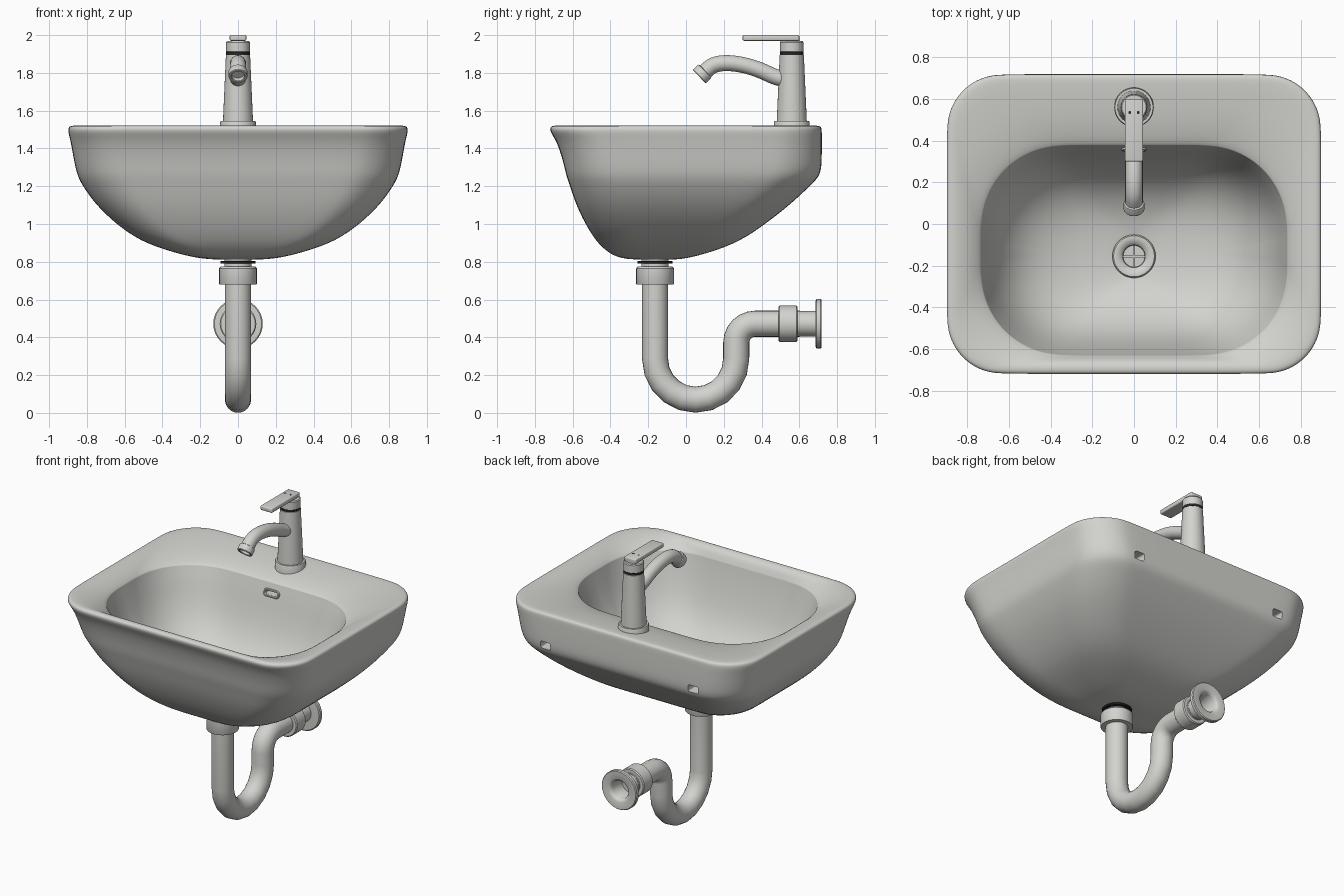
import bpy, bmesh, math
from mathutils import Vector


def colour(name, rgb):
    m = bpy.data.materials.new(name)
    m.diffuse_color = (*rgb, 1)
    return m


GREY = colour("light_grey", (0.65, 0.65, 0.62))
DARK = colour("dark_rubber", (0.02, 0.02, 0.02))


def finish(name, bm, mat):
    bmesh.ops.recalc_face_normals(bm, faces=bm.faces)
    me = bpy.data.meshes.new(name)
    bm.to_mesh(me)
    bm.free()
    me.materials.append(mat)
    ob = bpy.data.objects.new(name, me)
    bpy.context.collection.objects.link(ob)
    return ob


def loft(name, rings, close=False, mat=GREY):
    bm = bmesh.new()
    vs = [[bm.verts.new(p) for p in r] for r in rings]
    n = len(vs[0])
    pairs = list(zip(vs, vs[1:])) + ([(vs[-1], vs[0])] if close else [])
    for a, b in pairs:
        for i in range(n):
            j = (i + 1) % n
            bm.faces.new((a[i], a[j], b[j], b[i]))
    if not close:
        bm.faces.new(vs[0])
        bm.faces.new(vs[-1])
    return finish(name, bm, mat)


def lathe(name, prof, loc, axis=(0, 0, 1), seg=32, mat=GREY):
    # profile of (radius, distance along axis)
    q = Vector((0, 0, 1)).rotation_difference(Vector(axis))
    rings = []
    for r, h in prof:
        r = max(r, 0.001)
        rings.append([q @ Vector((r * math.cos(t), r * math.sin(t), h)) + Vector(loc)
                      for t in (math.tau * i / seg for i in range(seg))])
    return loft(name, rings, mat=mat)


def tube(name, path, rad, seg=24):
    # round pipe along a path in the y-z plane
    pts = [Vector((0, y, z)) for y, z in path]
    rings = []
    for i, p in enumerate(pts):
        d = (pts[min(i + 1, len(pts) - 1)] - pts[max(i - 1, 0)]).normalized()
        nrm = d.cross(Vector((1, 0, 0)))
        rings.append([p + rad * (math.cos(t) * Vector((1, 0, 0)) + math.sin(t) * nrm)
                      for t in (math.tau * k / seg for k in range(seg))])
    return loft(name, rings)


def box(name, size, loc, bevel=0.0):
    bm = bmesh.new()
    bmesh.ops.create_cube(bm, size=1)
    bmesh.ops.scale(bm, vec=size, verts=bm.verts)
    if bevel:
        bmesh.ops.bevel(bm, geom=bm.edges[:], offset=bevel, segments=3, profile=0.5, affect='EDGES')
    bmesh.ops.translate(bm, vec=loc, verts=bm.verts)
    return finish(name, bm, GREY)


def rounded(hx, y0, y1, r, z, n=6):
    # rounded rectangle ring; straight sides get extra points
    r = min(r, hx, (y1 - y0) / 2) * 0.999
    out = []
    for k, (cx, cy) in enumerate([(hx - r, y1 - r), (r - hx, y1 - r), (r - hx, y0 + r), (hx - r, y0 + r)]):
        for i in range(n + 1):
            a = math.pi / 2 * (k + i / n)
            out.append(Vector((cx + r * math.cos(a), cy + r * math.sin(a), z)))
    full = []
    for i, p in enumerate(out):
        full.append(p)
        if i % (n + 1) == n:
            q = out[(i + 1) % len(out)]
            full += [p.lerp(q, t) for t in (0.2, 0.5, 0.8)]
    return full


# Basin: outer shell from the bottom up, over the rim and down the bowl
sections = [
    (0.08, -0.23, -0.08, 0.07, 0.811), (0.20, -0.345, -0.005, 0.12, 0.815), (0.345, -0.415, 0.13, 0.17, 0.85),
    (0.515, -0.475, 0.285, 0.21, 0.907), (0.65, -0.535, 0.425, 0.24, 1.003), (0.76, -0.585, 0.56, 0.26, 1.11),
    (0.827, -0.617, 0.665, 0.27, 1.21), (0.852, -0.635, 0.714, 0.27, 1.26), (0.869, -0.652, 0.719, 0.265, 1.34),
    (0.886, -0.685, 0.719, 0.26, 1.44), (0.90, -0.721, 0.719, 0.26, 1.49), (0.897, -0.719, 0.717, 0.26, 1.515),
    (0.875, -0.698, 0.70, 0.25, 1.522), (0.84, -0.673, 0.64, 0.27, 1.518), (0.79, -0.652, 0.50, 0.33, 1.50),
    (0.75, -0.638, 0.405, 0.38, 1.473), (0.737, -0.631, 0.381, 0.39, 1.459), (0.735, -0.63, 0.378, 0.39, 1.456),
    (0.734, -0.629, 0.377, 0.39, 1.45), (0.715, -0.612, 0.352, 0.39, 1.37),
    (0.675, -0.575, 0.315, 0.37, 1.23), (0.60, -0.52, 0.255, 0.33, 1.09), (0.48, -0.43, 0.16, 0.27, 0.985),
    (0.30, -0.33, 0.05, 0.18, 0.925), (0.11, -0.265, -0.045, 0.11, 0.90), (0.065, -0.22, -0.09, 0.065, 0.893),
    (0.06, -0.215, -0.095, 0.06, 0.84)]
basin = loft("basin", [rounded(*s) for s in sections])
basin.modifiers.new("smooth", 'SUBSURF').levels = 2

# Mounting holes in the back and the overflow slot
cutters = [box("hole_cutter", (0.075, 0.2, 0.05), (s * 0.553, 0.71, 1.303), 0.012) for s in (-1, 1)]
cutters.append(box("overflow_cutter", (0.085, 0.12, 0.022), (0, 0.36, 1.395), 0.008))
for c in cutters:
    c.hide_render = True
    m = basin.modifiers.new("cut", 'BOOLEAN')
    m.operation, m.solver, m.object = 'DIFFERENCE', 'EXACT', c
bpy.context.view_layer.objects.active = basin
basin.select_set(True)
bpy.ops.object.convert(target='MESH')
for c in cutters:
    bpy.data.objects.remove(c)

# Overflow trim: a pill-shaped ring on the back bowl wall
trim = []
for i in range(24):
    t = math.tau * (i + 0.5) / 24
    cx = 0.036 if math.cos(t) > 0 else -0.036
    c, s = math.cos(t), math.sin(t)
    trim.append([Vector((cx + c * (0.018 + 0.007 * math.cos(a)),
                         0.360 + 0.3 * s * 0.018 + 0.010 * math.sin(a),
                         1.395 + s * (0.018 + 0.007 * math.cos(a))))
                 for a in (math.tau * k / 8 for k in range(8))])
loft("overflow_trim", trim, close=True)

# Drain with cross bars
D = (0, -0.155, 0)
lathe("drain_flange", [(0.06, 0.85), (0.10, 0.895), (0.104, 0.908), (0.098, 0.917), (0.085, 0.918),
                       (0.062, 0.908), (0.054, 0.898), (0.052, 0.865), (0, 0.865)], D)
box("drain_bar_x", (0.106, 0.01, 0.012), (0, -0.155, 0.893))
box("drain_bar_y", (0.01, 0.106, 0.012), (0, -0.155, 0.893))

# Tailpiece neck, rubber gasket and collar nut
P = (0, -0.164, 0)
lathe("drain_neck", [(0.072, 0.84), (0.072, 0.74)], P)
lathe("drain_gasket", [(0.07, 0.79), (0.09, 0.79), (0.093, 0.793), (0.093, 0.802), (0.09, 0.805), (0.07, 0.805)],
      P, mat=DARK)
lathe("collar_nut", [(0.066, 0.68), (0.098, 0.68), (0.10, 0.684), (0.10, 0.765), (0.09, 0.776), (0.066, 0.776)], P)

# Trap pipe: down, U-bend, up, then back to the wall
path = [(-0.164, 0.72)]
path += [(0.051 - 0.215 * math.cos(math.pi * i / 10), 0.287 - 0.217 * math.sin(math.pi * i / 10)) for i in range(11)]
path += [(0.366 - 0.1 * math.cos(math.pi / 12 * i), 0.372 + 0.1 * math.sin(math.pi / 12 * i)) for i in range(7)]
path += [(0.60, 0.472)]
tube("trap_pipe", path, 0.069)
W = (0, 0, 0.472)
Y = (0, 1, 0)
lathe("pipe_coupling", [(0.066, 0.490), (0.091, 0.490), (0.097, 0.496), (0.097, 0.584), (0.091, 0.590),
                        (0.066, 0.590)], W, Y)
lathe("wall_flange", [(0.066, 0.57), (0.068, 0.685), (0.125, 0.687), (0.131, 0.692), (0.131, 0.712), (0.126, 0.718),
                      (0.08, 0.718), (0.068, 0.712), (0.06, 0.70), (0.058, 0.60), (0, 0.60)], W, Y)

# Faucet body with a dark seal ring below the cap
F = (0, 0.56, 0)
lathe("faucet_base", [(0.095, 1.46), (0.095, 1.537), (0.091, 1.545), (0.07, 1.545)], F)
lathe("faucet_body", [(0.08, 1.53), (0.078, 1.58), (0.064, 1.894), (0.06, 1.897), (0.06, 1.91), (0.063, 1.912),
                      (0.063, 1.962), (0.058, 1.968), (0, 1.968)], F)
lathe("faucet_seal", [(0.055, 1.896), (0.0625, 1.896), (0.0625, 1.911), (0.055, 1.911)], F, mat=DARK)

# Lever handle with two small dots
box("handle_stem", (0.075, 0.09, 0.03), (0, 0.555, 1.972), 0.01)
box("faucet_handle", (0.088, 0.30, 0.03), (0, 0.45, 1.985), 0.007)
for s in (-1, 1):
    lathe("handle_dot", [(0.007, 1.99), (0.007, 2.001), (0, 2.001)], (s * 0.02, 0.535, 0), seg=10, mat=DARK)

# Spout: smooth curve through a few points
ctrl = [Vector(p) for p in [(0.62, 1.75), (0.54, 1.762), (0.47, 1.78), (0.39, 1.815), (0.30, 1.842), (0.21, 1.852),
                            (0.145, 1.84), (0.105, 1.81), (0.075, 1.78)]]
curve = []
for a, b, c, d in zip(ctrl, ctrl[1:], ctrl[2:], ctrl[3:]):
    for k in range(4):
        t = k / 4
        curve.append(0.5 * (2 * b + (c - a) * t + (2 * a - 5 * b + 4 * c - d) * t * t + (3 * b - a - 3 * c + d) * t ** 3))
tube("faucet_spout", [tuple(p) for p in curve] + [(0.105, 1.81), (0.095, 1.80)], 0.042)
lathe("spout_tip", [(0.04, -0.045), (0.048, -0.042), (0.05, -0.036), (0.05, -0.004), (0.047, 0), (0.037, 0),
                    (0.034, -0.004), (0.034, -0.025), (0, -0.025)], (0, 0.07, 1.78), (0, -0.72, -0.69))

# Smooth shading with kept sharp edges
bpy.ops.object.select_all(action='SELECT')
bpy.context.view_layer.objects.active = basin
bpy.ops.object.shade_smooth_by_angle(angle=math.radians(35))
